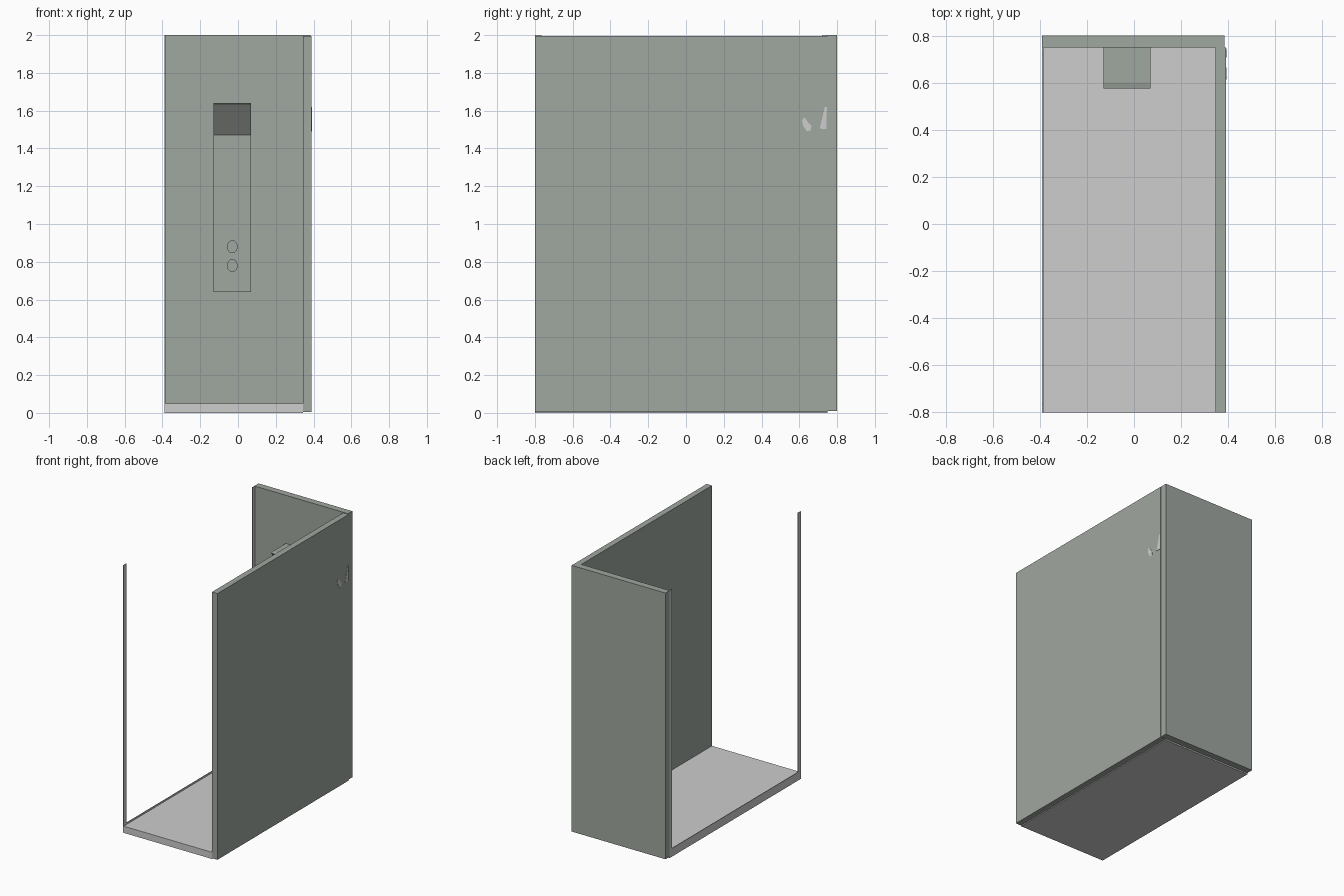
import bpy, math

if "Cube" in bpy.data.objects:
    bpy.data.objects.remove(bpy.data.objects["Cube"])


def material(name, rgb):
    m = bpy.data.materials.new(name)
    m.diffuse_color = (*rgb, 1)
    m.use_nodes = True
    m.node_tree.nodes["Principled BSDF"].inputs["Base Color"].default_value = m.diffuse_color
    return m


WALL = material("grey_green", (0.35, 0.385, 0.35))
PALE = material("pale_grey", (0.61, 0.61, 0.61))


def mesh_object(name, verts, faces, mat):
    me = bpy.data.meshes.new(name)
    me.from_pydata(verts, [], faces)
    me.materials.append(mat)
    ob = bpy.data.objects.new(name, me)
    bpy.context.collection.objects.link(ob)
    return ob


def extrude_x(name, profile, x0, x1, mat):
    """Prism from a (y, z) outline, counter-clockwise seen from +x."""
    n = len(profile)
    verts = [(x, y, z) for x in (x0, x1) for y, z in profile]
    faces = [tuple(reversed(range(n))), tuple(range(n, 2 * n))]
    faces += [(i, (i + 1) % n, n + (i + 1) % n, n + i) for i in range(n)]
    return mesh_object(name, verts, faces, mat)


def box(name, x, y, z, mat):
    outline = [(y[0], z[0]), (y[1], z[0]), (y[1], z[1]), (y[0], z[1])]
    return extrude_x(name, outline, x[0], x[1], mat)


# Tray and the two solid walls
box("shower_tray", (-0.39, 0.345), (-0.8, 0.75), (0, 0.05), PALE)
box("back_wall", (-0.39, 0.385), (0.75, 0.8), (0.01, 2), WALL)
box("right_wall", (0.345, 0.39), (-0.8, 0.75), (0.006, 1.996), WALL)

# Slim frame on the open left side
box("front_post", (-0.39, -0.385), (-0.8, -0.765), (0.05, 2), PALE)
box("back_post", (-0.39, -0.385), (0.72, 0.75), (0.05, 2), PALE)
box("bottom_rail", (-0.39, -0.385), (-0.765, 0.72), (0.05, 0.062), PALE)

# Shower column with an overhanging head
extrude_x("shower_column",
          [(0.70, 0.64), (0.75, 0.64), (0.75, 1.64), (0.60, 1.64),
           (0.575, 1.635), (0.70, 1.47)], -0.13, 0.07, WALL)

# Two oval controls
for name, z in (("upper_control", 0.88), ("lower_control", 0.78)):
    bpy.ops.mesh.primitive_cylinder_add(vertices=24, radius=1, depth=1,
                                        location=(-0.03, 0.697, z),
                                        rotation=(math.pi / 2, 0, 0))
    ob = bpy.context.object
    ob.name = name
    ob.scale = (0.028, 0.034, 0.012)
    ob.data.materials.append(WALL)
    bpy.ops.object.shade_smooth_by_angle()

# Pale patches on the outside of the right wall
extrude_x("wedge_patch", [(0.708, 1.505), (0.743, 1.502), (0.746, 1.62), (0.735, 1.62)],
          0.389, 0.392, PALE)
extrude_x("spot_patch", [(0.64, 1.49), (0.66, 1.495), (0.664, 1.52), (0.645, 1.54),
                         (0.628, 1.565), (0.614, 1.55), (0.62, 1.52)],
          0.389, 0.392, PALE)
